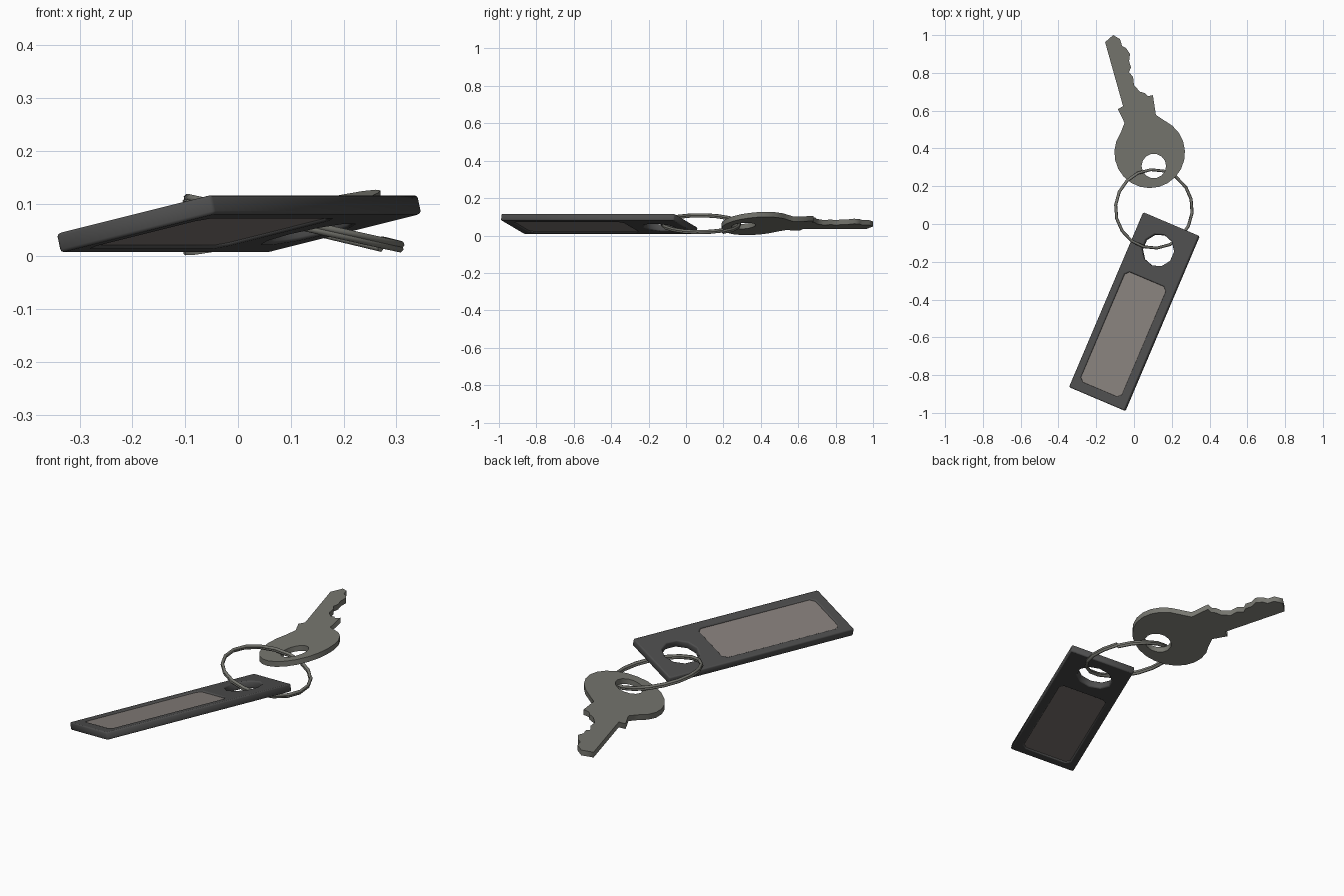
import bpy, math
from mathutils import Matrix, Vector

if "Cube" in bpy.data.objects:
    bpy.data.objects.remove(bpy.data.objects["Cube"])


def material(name, rgb):
    m = bpy.data.materials.new(name)
    m.diffuse_color = (*rgb, 1)
    m.use_nodes = True
    m.node_tree.nodes["Principled BSDF"].inputs["Base Color"].default_value = m.diffuse_color
    return m


frame_grey = material("dark_frame_plastic", (0.075, 0.075, 0.075))
label_grey = material("warm_grey_label", (0.235, 0.21, 0.195))
steel = material("key_steel", (0.18, 0.18, 0.158))


def curve_mesh(name, splines, mat, cyclic=True, flat=True, extrude=0, bevel=0, place=None):
    """Turn point loops into a filled plate (flat) or a wire (not flat)."""
    cu = bpy.data.curves.new(name, 'CURVE')
    cu.dimensions = '2D' if flat else '3D'
    cu.fill_mode = 'BOTH' if flat else 'FULL'
    cu.extrude, cu.bevel_depth, cu.bevel_resolution = extrude, bevel, 1
    if flat:
        cu.offset = -bevel
    else:
        cu.use_fill_caps = True
    for pts in splines:
        s = cu.splines.new('POLY')
        s.points.add(len(pts) - 1)
        for p, c in zip(s.points, pts):
            p.co = (c[0], c[1], c[2] if len(c) > 2 else 0, 1)
        s.use_cyclic_u = cyclic
    tmp = bpy.data.objects.new(name + "_curve", cu)
    bpy.context.collection.objects.link(tmp)
    dg = bpy.context.evaluated_depsgraph_get()
    me = bpy.data.meshes.new_from_object(tmp.evaluated_get(dg))
    bpy.data.objects.remove(tmp)
    me.materials.clear()
    me.materials.append(mat)
    if place:
        me.transform(place)
    ob = bpy.data.objects.new(name, me)
    bpy.context.collection.objects.link(ob)
    return ob


def circle(cx, cy, r, n, a0=0, a1=360, closed=True):
    steps = n if closed else n - 1
    return [(cx + r * math.cos(math.radians(a0 + (a1 - a0) * i / steps)),
             cy + r * math.sin(math.radians(a0 + (a1 - a0) * i / steps))) for i in range(n)]


def chamfered_rect(x0, x1, y0, y1, c):
    return [(x0 + c, y0), (x1 - c, y0), (x1, y0 + c), (x1, y1 - c),
            (x1 - c, y1), (x0 + c, y1), (x0, y1 - c), (x0, y0 + c)]


# Tag placement: long axis lies level, tilted across its width
a, t = math.radians(67), math.radians(13)
d = Vector((math.cos(a), math.sin(a), 0))
w = Vector((math.sin(a) * math.cos(t), -math.cos(a) * math.cos(t), math.sin(t)))
n = w.cross(d)
tag_place = Matrix.Translation((0.002, -0.464, 0.062)) @ Matrix((w, d, n)).transposed().to_4x4()

# Tag frame with ring hole and label window
window = (-0.125, 0.117, -0.45, 0.183)
curve_mesh("tag_frame",
           [chamfered_rect(-0.164, 0.164, -0.503, 0.503, 0.006),
            circle(-0.009, 0.348, 0.087, 10, 18, 378),
            chamfered_rect(*window, 0.02)],
           frame_grey, extrude=0.0125, bevel=0.006, place=tag_place)

# Label panel filling the window, recessed on both sides
curve_mesh("tag_label", [chamfered_rect(-0.128, 0.12, -0.453, 0.186, 0.02)],
           label_grey, extrude=0.0125, place=tag_place)

# Split ring: two turns of wire, tilted the other way
turns, seg = 2, 18
wire = []
for i in range(turns * seg + 1):
    ang = 2 * math.pi * i / seg + 0.6
    wire.append((0.208 * math.cos(ang), 0.208 * math.sin(ang), -0.008 + 0.016 * i / (turns * seg)))
ring_place = Matrix.Translation((0.105, 0.08, 0.062)) @ Matrix.Rotation(math.radians(13), 4, 'Y')
curve_mesh("split_ring", [wire], steel, cyclic=False, flat=False, bevel=0.0075, place=ring_place)

# Key: tip and smooth edge, shoulder, round head, then toothed edge back to tip
back = [(-0.11, 1.0), (-0.153, 0.963), (-0.058, 0.624), (-0.085, 0.608), (-0.05, 0.535)]
head = circle(0.083, 0.377, 0.187, 18, 145, 410, closed=False)
teeth = [(0.116, 0.577), (0.1, 0.682), (0.074, 0.677), (0.058, 0.693), (0.032, 0.7),
         (0.0, 0.735), (-0.005, 0.778), (-0.026, 0.804), (-0.016, 0.83), (-0.026, 0.862),
         (-0.021, 0.9), (-0.042, 0.931), (-0.063, 0.942), (-0.074, 0.979)]
key = curve_mesh("key", [back + head + teeth, circle(0.105, 0.307, 0.065, 14)],
                 steel, extrude=0.0135)
# Lean the flat key so its toothed side rides higher
for v in key.data.vertices:
    v.co.z += 0.065 + 0.25 * (v.co.x - 0.085) + 0.073 * (v.co.y - 0.38)
